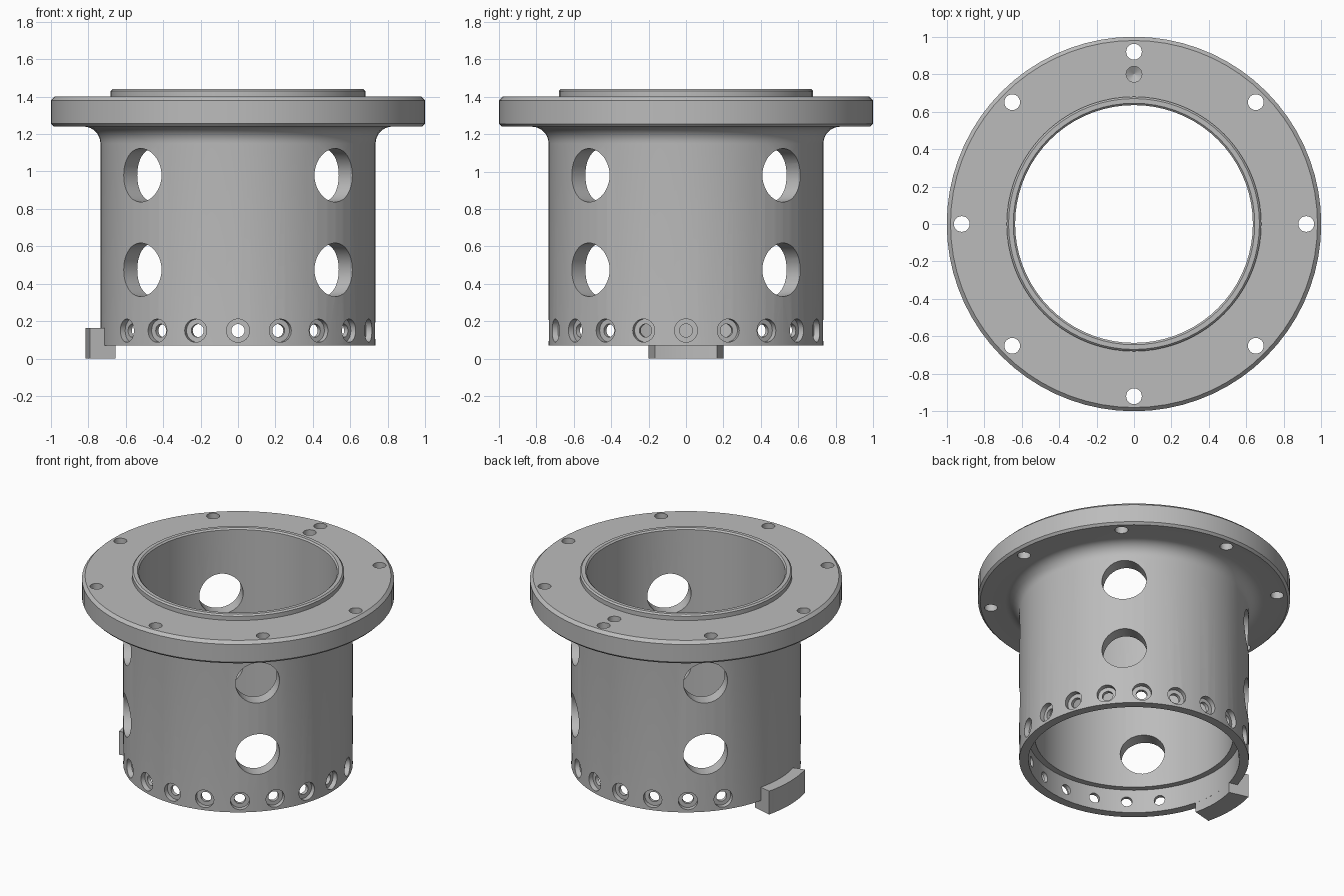
import bpy, bmesh, math
from mathutils import Matrix, Vector

cube = bpy.data.objects.get("Cube")
if cube:
    bpy.data.objects.remove(cube, do_unlink=True)

metal = bpy.data.materials.new("plain grey metal")
metal.use_nodes = True
GREY = (0.5, 0.5, 0.5, 1)
metal.diffuse_color = GREY
metal.node_tree.nodes["Principled BSDF"].inputs["Base Color"].default_value = GREY


def make_object(name, bm):
    bmesh.ops.recalc_face_normals(bm, faces=bm.faces)
    mesh = bpy.data.meshes.new(name)
    bm.to_mesh(mesh)
    bm.free()
    mesh.materials.append(metal)
    obj = bpy.data.objects.new(name, mesh)
    bpy.context.collection.objects.link(obj)
    return obj


def revolve(bm, profile, steps, start=0.0, sweep=math.tau, matrix=Matrix()):
    """Turn a closed (radius, height) profile about z; cap it if the sweep is partial."""
    full = sweep > 6.28
    rings = []
    for i in range(steps if full else steps + 1):
        a = start + sweep * i / steps
        rings.append([bm.verts.new(matrix @ Vector((r * math.cos(a), r * math.sin(a), z)))
                      for r, z in profile])
    n = len(profile)
    for i in range(steps):
        a, b = rings[i], rings[(i + 1) % len(rings)]
        for j in range(n):
            k = (j + 1) % n
            bm.faces.new((a[j], b[j], b[k], a[k]))
    if not full:
        bm.faces.new(rings[0])
        bm.faces.new(rings[-1])


def plug(bm, sections, steps, matrix):
    """Solid turned pin given as (radius, height) sections from one end to the other."""
    rings = [[bm.verts.new(matrix @ Vector((r * math.cos(math.tau * i / steps),
                                            r * math.sin(math.tau * i / steps), z)))
              for i in range(steps)] for r, z in sections]
    for a, b in zip(rings, rings[1:]):
        for i in range(steps):
            k = (i + 1) % steps
            bm.faces.new((a[i], a[k], b[k], b[i]))
    bm.faces.new(rings[0])
    bm.faces.new(rings[-1])


def radial(angle, z):
    """Frame whose z axis points outwards at the given angle and height."""
    return (Matrix.Translation((0, 0, z)) @ Matrix.Rotation(angle, 4, 'Z')
            @ Matrix.Rotation(math.pi / 2, 4, 'Y'))


def smooth(obj):
    bpy.ops.object.select_all(action='DESELECT')
    obj.select_set(True)
    bpy.context.view_layer.objects.active = obj
    bpy.ops.object.shade_smooth_by_angle(angle=math.radians(28))


# Sleeve with its flange, raised lip and filleted neck
WALL, BORE, RELIEF, FILLET = 0.735, 0.635, 0.676, 0.09
fillet = [(WALL + FILLET * (1 - math.cos(t)), 1.15 + FILLET * math.sin(t))
          for t in (math.pi / 2 * i / 8 for i in range(9))]
profile = [(RELIEF, 0.07), (WALL, 0.07)] + fillet + [
    (0.985, 1.24), (1.0, 1.255), (1.0, 1.38), (0.98, 1.4),
    (0.68, 1.4), (0.68, 1.43), (0.67, 1.44), (BORE + 0.01, 1.44),
    (BORE, 1.43), (BORE, 0.235), (RELIEF, 0.235)]
bm = bmesh.new()
revolve(bm, profile, 72)
body = make_object("flanged_sleeve", bm)

# Cutters for every hole
bm = bmesh.new()
for i in range(4):
    for z in (0.475, 0.98):
        plug(bm, [(0.143, 0.5), (0.143, 0.9)], 40, radial(math.pi / 4 + i * math.pi / 2, z))
for i in range(20):
    if i not in (9, 10, 11):  # the tab takes these places
        plug(bm, [(0.035, 0.6), (0.035, 0.7), (0.062, 0.7), (0.062, 0.8)], 24,
             radial(math.tau * i / 20, 0.15))
for i in range(8):
    a = math.tau * i / 8
    plug(bm, [(0.042, 1.1), (0.042, 1.5)], 24,
         Matrix.Translation((0.92 * math.cos(a), 0.92 * math.sin(a), 0)))
plug(bm, [(0.002, 1.29), (0.042, 1.315), (0.042, 1.5)], 24, Matrix.Translation((0, 0.8, 0)))
cutter = make_object("hole_cutter", bm)
cutter.hide_render = True

cut = body.modifiers.new("holes", 'BOOLEAN')
cut.operation = 'DIFFERENCE'
cut.solver = 'EXACT'
cut.object = cutter
bpy.context.view_layer.objects.active = body
bpy.ops.object.modifier_apply(modifier=cut.name)
bpy.data.objects.remove(cutter, do_unlink=True)
smooth(body)

# Curved locating tab on the right side, stepped around the sleeve's lower edge
half = math.radians(14.2)
bm = bmesh.new()
revolve(bm, [(RELIEF, 0), (0.815, 0), (0.815, 0.165), (0.725, 0.165),
             (0.725, 0.07), (RELIEF, 0.07)], 8, math.pi - half, 2 * half)
smooth(make_object("locating_tab", bm))
